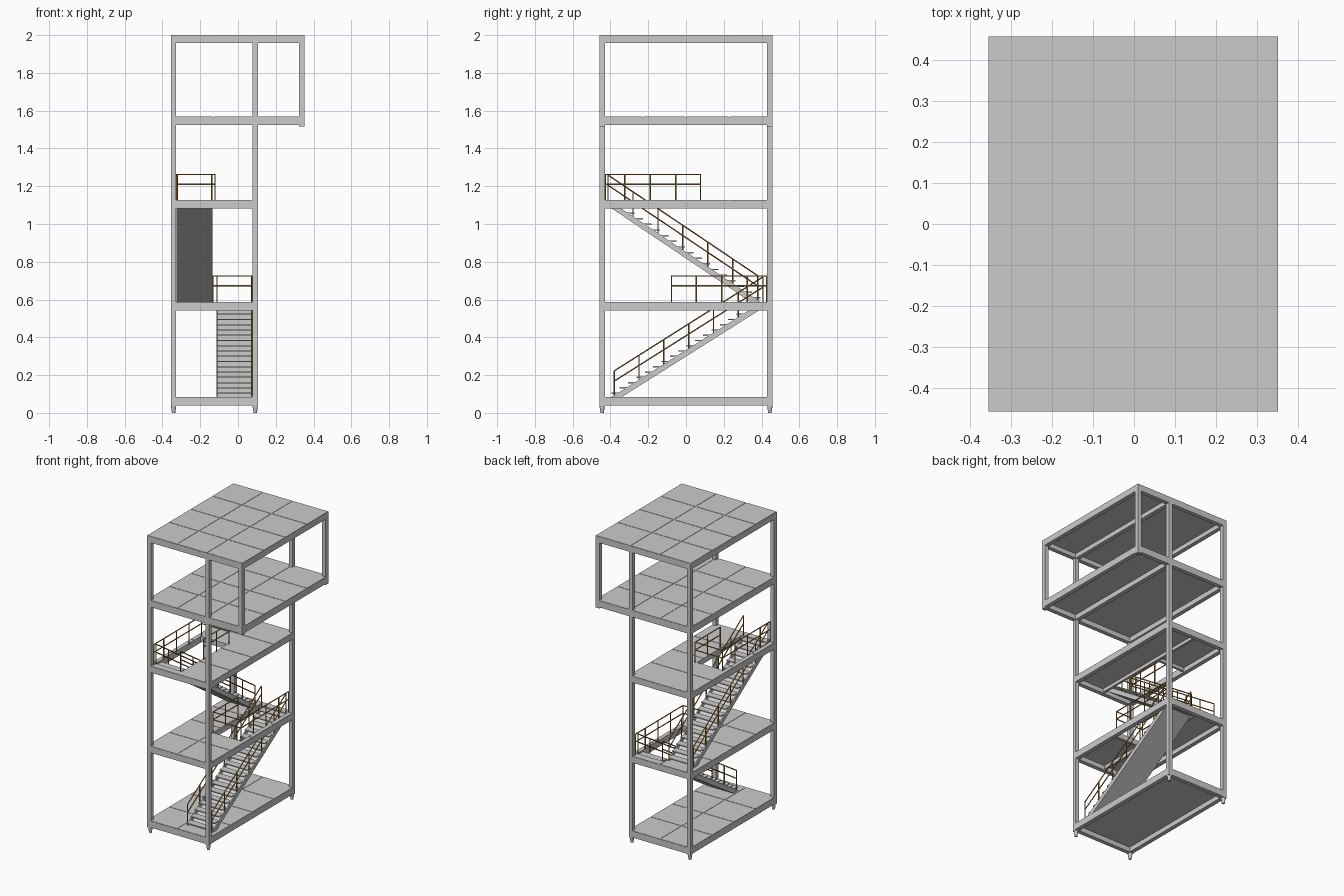
import bpy, bmesh, math
from mathutils import Vector, Matrix

if "Cube" in bpy.data.objects:
    bpy.data.objects.remove(bpy.data.objects["Cube"])

X0, X1, X2, Y = -0.355, 0.105, 0.352, 0.458   # left, middle and right outer faces, half depth
W = 0.028                                      # beam and column width
RAIL_H, MID_H, R = 0.14, 0.088, 0.0035

brown = bpy.data.materials.new("rail_brown")
brown.diffuse_color = (0.42, 0.21, 0.04, 1)
brown.use_nodes = True
brown.node_tree.nodes["Principled BSDF"].inputs["Base Color"].default_value = brown.diffuse_color


def finish(name, bm, mat=None):
    me = bpy.data.meshes.new(name)
    bmesh.ops.recalc_face_normals(bm, faces=bm.faces)
    bm.to_mesh(me)
    bm.free()
    ob = bpy.data.objects.new(name, me)
    bpy.context.collection.objects.link(ob)
    if mat:
        me.materials.append(mat)
    return ob


def box(bm, x0, x1, y0, y1, z0, z1):
    m = Matrix.Translation(((x0 + x1) / 2, (y0 + y1) / 2, (z0 + z1) / 2))
    bmesh.ops.create_cube(bm, size=1, matrix=m @ Matrix.Diagonal((x1 - x0, y1 - y0, z1 - z0, 1)))


def rod(bm, a, b, r=R):
    a, b = Vector(a), Vector(b)
    d = b - a
    m = Matrix.Translation((a + b) / 2) @ d.to_track_quat('Z', 'Y').to_matrix().to_4x4()
    bmesh.ops.create_cone(bm, cap_ends=True, segments=8, radius1=r, radius2=r, depth=d.length, matrix=m)


def prism(bm, profile, x0, x1):
    # extrude a (y, z) outline along x
    f = bm.faces.new([bm.verts.new((x0, y, z)) for y, z in profile])
    ext = bmesh.ops.extrude_face_region(bm, geom=[f])
    vs = [v for v in ext['geom'] if isinstance(v, bmesh.types.BMVert)]
    bmesh.ops.translate(bm, verts=vs, vec=(x1 - x0, 0, 0))


# columns, with the two hanging corner posts of the overhang
bm = bmesh.new()
for x, z in ((X0, 0.035), (X1 - W, 0.035), (X2 - W, 1.515)):
    for y in (-Y, Y - W):
        box(bm, x, x + W, y, y + W, z, 1.998)
finish("columns", bm)

# tapered feet
bm = bmesh.new()
for x in (X0 + W / 2, X1 - W / 2):
    for s in (-1, 1):
        bmesh.ops.create_cone(bm, cap_ends=True, segments=16, radius1=0.009, radius2=0.014, depth=0.036,
                              matrix=Matrix.Translation((x, s * (Y - W / 2), 0.018)))
finish("feet", bm)


def floor(name, right, z0, z1, hole=None):
    # edge beams
    bm = bmesh.new()
    for s in (-1, 1):
        y = s * (Y - W / 2)
        box(bm, X0 + W, right - W, y - W / 2, y + W / 2, z0, z1)
    for x in sorted({X0, X1 - W, right - W}):
        box(bm, x, x + W, -Y + W, Y - W, z0, z1)
    # trimmer beams round the stair opening
    if hole:
        hx0, hx1, hy0, hy1 = hole
        t = 0.016
        inner = hx1 if hx0 < -0.2 else hx0 - t
        box(bm, inner, inner + t, -Y + W, Y - W, z0 + 0.008, z1 - 0.004)
        for y in (hy0 - t, hy1):
            if abs(y) < Y - W - t:
                box(bm, hx0, hx1, y, y + t, z0 + 0.008, z1 - 0.004)
    finish(name + "_beams", bm)
    # floor deck, split into strips round the opening, with tiles on top
    bm = bmesh.new()
    e = 0.001
    xa, xb, ya, yb = X0 + e, right - e, -Y + e, Y - e
    xs, ys = [xa, -0.13, 0.09, xb], [ya, -0.23, 0, 0.23, yb]
    if right < 0.2:
        xs = [xa, -0.13, xb]
    cuts_x = sorted(set([xa, xb] + (list(hole[:2]) if hole else [])))
    cuts_y = sorted(set([ya, yb] + (list(hole[2:]) if hole else [])))

    def pieces(px, py, gap, za, zb):
        for a, b in zip(px, px[1:]):
            for c, d in zip(py, py[1:]):
                mx, my = (a + b) / 2, (c + d) / 2
                if hole and hole[0] < mx < hole[1] and hole[2] < my < hole[3]:
                    continue
                g = [0 if v in edge else gap for v, edge in
                     ((a, cuts_x), (b, cuts_x), (c, cuts_y), (d, cuts_y))]
                if b - a > 3 * gap and d - c > 3 * gap:
                    box(bm, a + g[0], b - g[1], c + g[2], d - g[3], za, zb)

    pieces(cuts_x, cuts_y, 0, z1 - 0.010, z1 + 0.001)
    pieces(sorted(set(xs + cuts_x)), sorted(set(ys + cuts_y)), 0.004, z1 + 0.001, z1 + 0.003)
    finish(name + "_deck", bm)


HOLE2 = (-0.125, X1 - W, -0.08, 0.41)
HOLE3 = (X0 + W, -0.13, -0.41, 0.07)
floor("ground_floor", X1, 0.04, 0.082)
floor("second_floor", X1, 0.543, 0.584, HOLE2)
floor("third_floor", X1, 1.083, 1.123, HOLE3)
floor("top_floor", X2, 1.523, 1.566)
floor("roof", X2, 1.957, 1.997)


def stair(name, x0, x1, s, zb, zt, yb, yt, n=18):
    # s = +1 climbs towards the back, -1 towards the front; yb, yt are upper stringer ends
    k = (zt - zb) / (yt - yb)
    th = 0.034
    P = lambda y, z: (s * y, z)
    bm = bmesh.new()
    for a in (x0, x1 - 0.007):
        prism(bm, [P(yb, zb), P(yb + th / k, zb), P(yt, zt - th), P(yt, zt)], a, a + 0.007)
    finish(name + "_stringers", bm)
    # closed underside
    bm = bmesh.new()
    prism(bm, [P(yb + th / k - 0.01, zb), P(yb + th / k, zb), P(yt, zt - th), P(yt, zt - th + 0.006)],
          x0 + 0.007, x1 - 0.007)
    finish(name + "_underside", bm)
    # treads
    bm = bmesh.new()
    dy, dz = (yt - yb) / n, (zt - zb) / n
    for i in range(n):
        y, z = yb + i * dy, zb + (i + 1) * dz
        ya, yc = sorted((s * y, s * (y + dy * 1.1)))
        box(bm, x0 + 0.006, x1 - 0.006, ya, yc, z - 0.010, z - 0.003)
    finish(name + "_treads", bm)
    # handrails on both sides
    bm = bmesh.new()
    p0, p1 = yb + 0.015, yt + 0.008
    hz = lambda y: zb + k * (y - yb)
    for x in (x0 + 0.004, x1 - 0.004):
        for i in range(7):
            y = p0 + (p1 - p0) * i / 6
            rod(bm, (x, s * y, hz(y) - 0.01), (x, s * y, hz(y) + RAIL_H - 0.01))
        for h in (RAIL_H - 0.01, MID_H - 0.012):
            rod(bm, (x, s * p0, hz(p0) + h), (x, s * p1, hz(p1) + h))
    finish(name + "_handrails", bm, brown)


stair("lower_stair", -0.115, 0.077, 1, 0.083, 0.585, -0.395, 0.40)
stair("upper_stair", -0.325, -0.135, -1, 0.586, 1.124, -0.395, 0.405)


def guard(name, z, s, xi, xo):
    # rail round a stair opening: inner run, end run and outer run
    bm = bmesh.new()
    ys = [-0.077, 0.055, 0.19]
    end = 0.428
    for y in ys:
        rod(bm, (xi, s * y, z), (xi, s * y, z + RAIL_H))
    for y in ys + [0.325, end]:
        rod(bm, (xo, s * y, z), (xo, s * y, z + RAIL_H))
    for h in (MID_H, RAIL_H):
        rod(bm, (xi, s * ys[0], z + h), (xi, s * ys[-1], z + h))
        rod(bm, (xi, s * ys[0], z + h), (xo, s * ys[0], z + h))
        rod(bm, (xo, s * ys[0], z + h), (xo, s * end, z + h))
    finish(name, bm, brown)


guard("second_floor_guard_rail", 0.585, 1, -0.132, 0.076)
guard("third_floor_guard_rail", 1.122, -1, -0.122, -0.325)
